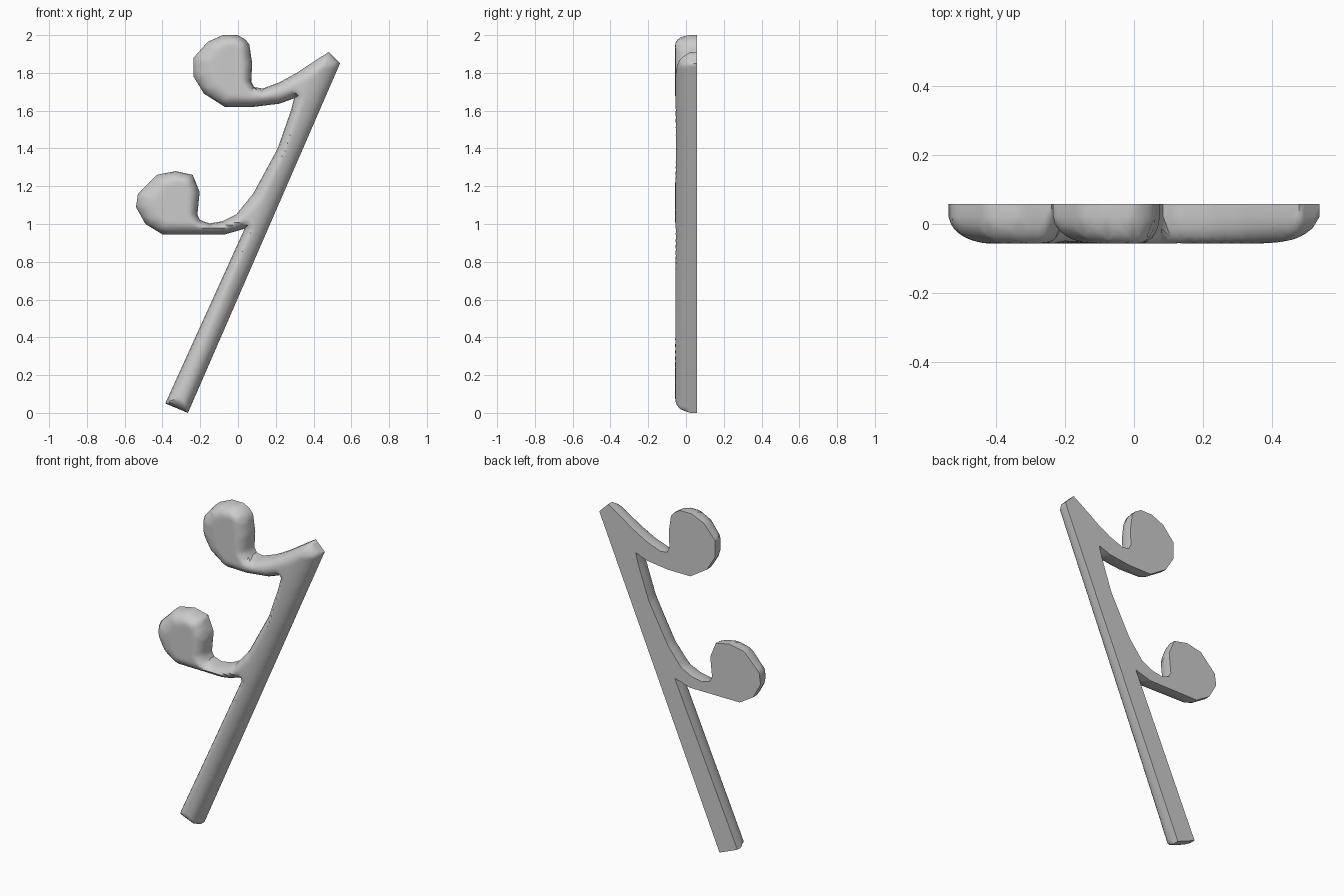
import bpy, bmesh
from math import sqrt, radians
from mathutils import Vector
from mathutils.geometry import delaunay_2d_cdt

if "Cube" in bpy.data.objects:
    bpy.data.objects.remove(bpy.data.objects["Cube"])

BACK, FRONT, RIM = 0.058, -0.057, 0.022   # flat back, front crest, top of side wall

# Outline (x, z, rounding width), clockwise in the front view
tip = [(0.54, 1.85, 0.14), (0.48, 1.91, 0.14), (0.44, 1.885, 0.08), (0.31, 1.80, 0.06),
       (0.22, 1.75, 0.05), (0.13, 1.717, 0.045), (0.085, 1.725, 0.045)]
upper_head = [(0.07, 1.755, 0.05), (0.075, 1.85, 0.06), (0.06, 1.95, 0.05), (0.04, 1.975, 0.05),
              (0, 2.0, 0.05), (-0.08, 2.0, 0.06), (-0.16, 1.965, 0.08), (-0.235, 1.88, 0.12),
              (-0.235, 1.78, 0.13), (-0.18, 1.69, 0.1), (-0.07, 1.62, 0.07)]
inner_edge = [(0.08, 1.62, 0.055), (0.22, 1.637, 0.05), (0.297, 1.665, 0.05), (0.28, 1.60, 0.05),
              (0.21, 1.40, 0.055), (0.08, 1.16, 0.06), (-0.01, 1.05, 0.05), (-0.08, 1.015, 0.04),
              (-0.15, 1.003, 0.04), (-0.2, 1.02, 0.045)]
lower_head = [(-0.215, 1.05, 0.05), (-0.203, 1.17, 0.06), (-0.24, 1.26, 0.05), (-0.33, 1.28, 0.06),
              (-0.43, 1.26, 0.08), (-0.53, 1.16, 0.12), (-0.54, 1.09, 0.13), (-0.49, 1.0, 0.1),
              (-0.40, 0.945, 0.07)]
stem = [(-0.07, 0.945, 0.05), (0.035, 0.975, 0.05), (-0.385, 0.05, 0.055), (-0.265, 0.0, 0.055)]
outline = tip + upper_head + inner_edge + lower_head + stem
edges = [(Vector(a[:2]), Vector(b[:2]), a[2], b[2])
         for a, b in zip(outline, outline[1:] + outline[:1])]


def edge_depth(p):
    """Distance to the outline, and that distance relative to the rounding width."""
    dist = rel = 9.0
    for a, b, ra, rb in edges:
        ab = b - a
        t = min(1, max(0, (p - a).dot(ab) / ab.length_squared))
        d = (p - a - ab * t).length
        dist, rel = min(dist, d), min(rel, d / (ra + (rb - ra) * t))
    return dist, rel


def inside(p):
    hit = False
    for a, b, _, _ in edges:
        if (a.y > p.y) != (b.y > p.y) and p.x < a.x + (b.x - a.x) * (p.y - a.y) / (b.y - a.y):
            hit = not hit
    return hit


# Rim samples, then two inset rings and an inner grid
points, rings = [], []
for a, b, _, _ in edges:
    n = max(1, round((b - a).length / 0.02))
    normal = Vector((-(b - a).y, b.x - a.x)).normalized()
    for i in range(n):
        p = a.lerp(b, i / n)
        points.append(p)
        for off in (0.005, 0.014):
            for q in (p + normal * off, p - normal * off):
                if inside(q) and edge_depth(q)[0] > off * 0.97:
                    rings.append(q)
rim_count = len(points)
grid = [Vector((-0.55 + 0.014 * i, 0.014 * j)) for i in range(80) for j in range(144)]
points += rings + [p for p in grid if inside(p) and edge_depth(p)[0] > 0.021]
rim_edges = [(i, (i + 1) % rim_count) for i in range(rim_count)]
coords, _, tris, *_ = delaunay_2d_cdt(points, rim_edges, [], 1, 1e-5)

# Rounded front surface
bm = bmesh.new()
verts = []
for c in coords:
    k = 1 - min(1, edge_depth(c)[1])
    verts.append(bm.verts.new((c.x, RIM + (FRONT - RIM) * sqrt(max(0, 1 - k * k)), c.y)))
for t in tris:
    bm.faces.new([verts[i] for i in t])
bmesh.ops.delete(bm, geom=[v for v in bm.verts if not v.link_faces], context='VERTS')

# Side wall and flat back
border = [e for e in bm.edges if e.is_boundary]
wall = bmesh.ops.extrude_edge_only(bm, edges=border)["geom"]
for v in wall:
    if isinstance(v, bmesh.types.BMVert):
        v.co.y = BACK
bmesh.ops.holes_fill(bm, edges=[e for e in bm.edges if e.is_boundary], sides=0)
bmesh.ops.recalc_face_normals(bm, faces=bm.faces)

# Stand on the ground
low = min(v.co.z for v in bm.verts)
bmesh.ops.translate(bm, verts=bm.verts, vec=(0, 0, -low))

mesh = bpy.data.meshes.new("sixteenth_rest")
bm.to_mesh(mesh)
bm.free()
obj = bpy.data.objects.new("sixteenth_rest", mesh)
bpy.context.collection.objects.link(obj)
bpy.context.view_layer.objects.active = obj
obj.select_set(True)
bpy.ops.object.shade_smooth_by_angle(angle=radians(40))
